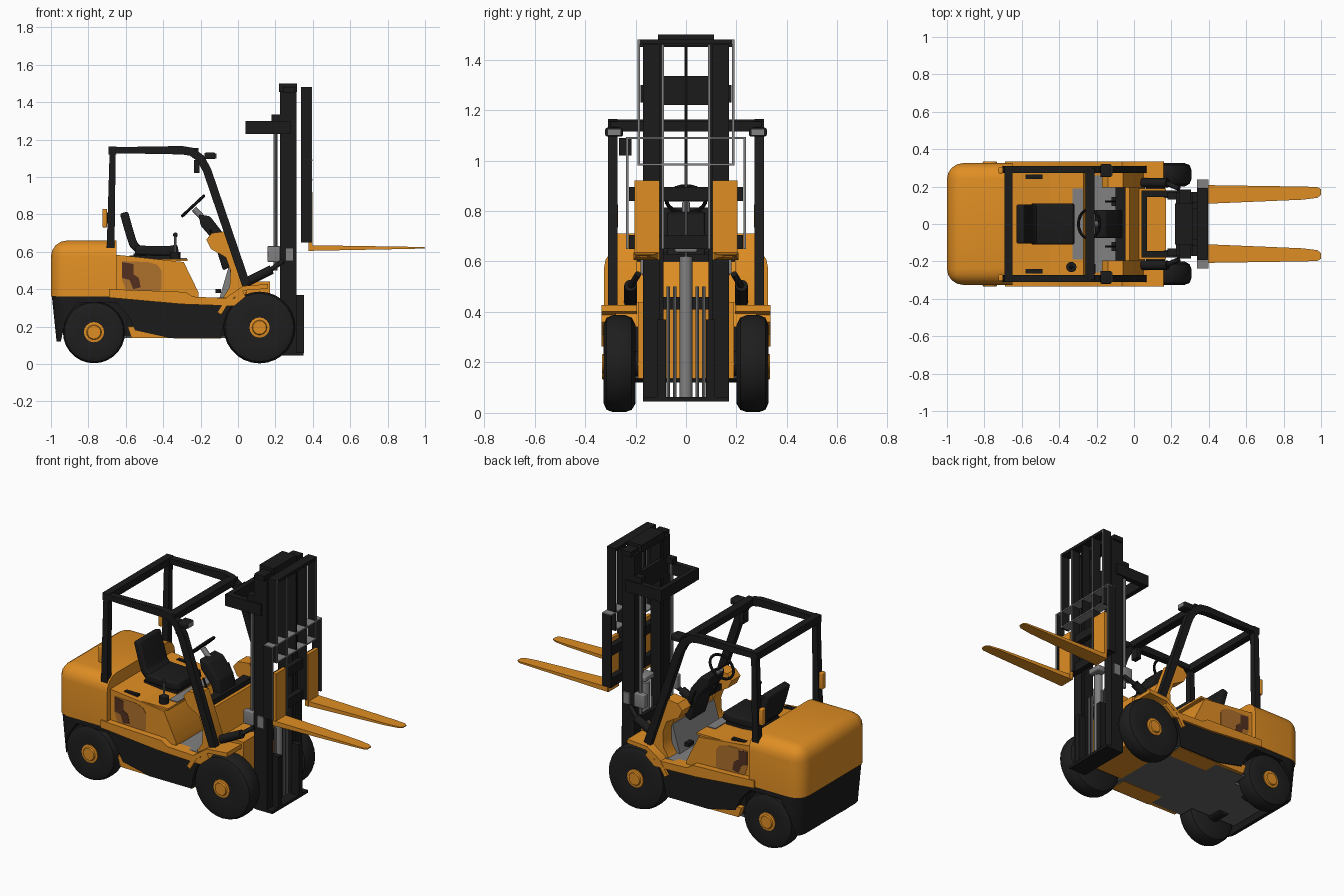
import bpy, bmesh, math
from mathutils import Vector, Matrix

cube = bpy.data.objects.get("Cube")
if cube:
    bpy.data.objects.remove(cube)


def material(name, r, g, b):
    m = bpy.data.materials.new(name)
    m.use_nodes = True
    m.diffuse_color = (r, g, b, 1)
    m.node_tree.nodes["Principled BSDF"].inputs["Base Color"].default_value = (r, g, b, 1)
    return m


orange = material("orange paint", 0.74, 0.27, 0.017)
black = material("black paint", 0.011, 0.011, 0.011)
rubber = material("tyre rubber", 0.013, 0.013, 0.013)
grey = material("grey metal", 0.22, 0.22, 0.22)
under = material("underside grey", 0.13, 0.13, 0.13)
tan = material("tan decal", 0.42, 0.16, 0.025)
brown = material("brown decal", 0.09, 0.03, 0.014)
parts = []


def finish(name, bm, mat):
    bmesh.ops.recalc_face_normals(bm, faces=bm.faces)
    me = bpy.data.meshes.new(name)
    bm.to_mesh(me)
    bm.free()
    ob = bpy.data.objects.new(name, me)
    bpy.context.collection.objects.link(ob)
    me.materials.append(mat)
    parts.append(ob)
    return ob


def prism(name, pts, y0, y1, mat, bevel=0, pick=None):
    """Extrude an (x, z) outline from y0 to y1; bevel edges whose middle passes pick."""
    bm = bmesh.new()
    face = bm.faces.new([bm.verts.new((x, y0, z)) for x, z in pts])
    ext = bmesh.ops.extrude_face_region(bm, geom=[face])["geom"]
    bmesh.ops.translate(bm, vec=(0, y1 - y0, 0), verts=[v for v in ext if isinstance(v, bmesh.types.BMVert)])
    if bevel:
        edges = [e for e in bm.edges if pick is None or pick((e.verts[0].co + e.verts[1].co) / 2)]
        bmesh.ops.bevel(bm, geom=edges, offset=bevel, segments=4, profile=0.5, affect='EDGES', clamp_overlap=True)
    return finish(name, bm, mat)


def box(name, x, y, z, mat, bevel=0):
    return prism(name, [(x[0], z[0]), (x[1], z[0]), (x[1], z[1]), (x[0], z[1])], y[0], y[1], mat, bevel)


def strip(name, path, width, y0, y1, mat, bevel=0):
    """Flat bar of constant width that follows an (x, z) path."""
    p = [Vector(q) for q in path]
    left, right = [], []
    for i, q in enumerate(p):
        a = (q - p[i - 1]).normalized() if i else Vector((0, 0))
        b = (p[i + 1] - q).normalized() if i < len(p) - 1 else Vector((0, 0))
        t = (a + b).normalized()
        n = Vector((-t.y, t.x)) * width / 2
        left.append(q + n)
        right.append(q - n)
    return prism(name, left + right[::-1], y0, y1, mat, bevel)


def rod(name, a, b, r, mat, sides=12):
    a, b = Vector(a), Vector(b)
    bm = bmesh.new()
    turn = (b - a).to_track_quat('Z', 'Y').to_matrix().to_4x4()
    bmesh.ops.create_cone(bm, cap_ends=True, segments=sides, radius1=r, radius2=r, depth=(b - a).length,
                          matrix=Matrix.Translation((a + b) / 2) @ turn)
    return finish(name, bm, mat)


def lathe(name, prof, centre, mat, steps=28):
    """Spin an (r, y) profile about the y axis."""
    bm = bmesh.new()
    vs = [bm.verts.new((r, y, 0)) for r, y in prof]
    es = [bm.edges.new(pair) for pair in zip(vs, vs[1:])]
    bmesh.ops.spin(bm, geom=vs + es, cent=(0, 0, 0), axis=(0, 1, 0), angle=math.tau, steps=steps)
    bmesh.ops.remove_doubles(bm, verts=bm.verts, dist=0.0005)
    bmesh.ops.translate(bm, vec=centre, verts=bm.verts)
    return finish(name, bm, mat)


# Counterweight, with wheel arches cut from its base
prism("counterweight", [(-1, .36), (-.65, .36), (-.65, .66), (-1, .66)], -.325, .325, orange, .085,
      lambda c: c.x < -.99 and c.z > .4 or c.z > .65 and c.x < -.7)
base = prism("counterweight_base", [(-.995, .36), (-.97, .12), (-.65, .12), (-.65, .36)], -.322, .322, black, .085,
             lambda c: c.x < -.975 and abs(c.y) > .3)
cutter = prism("arch_cutter", [(-.952, .1), (-.92, .24), (-.86, .33), (-.6, .33), (-.6, .1)], -.4, .4, black)
cutter.hide_render = True
cut = base.modifiers.new("arch", 'BOOLEAN')
cut.operation, cut.object = 'DIFFERENCE', cutter
bpy.context.view_layer.objects.active = base
bpy.ops.object.modifier_apply(modifier=cut.name)
parts.remove(cutter)
bpy.data.objects.remove(cutter)

# Chassis and hood
box("rear_frame", (-.92, -.5), (-.19, .19), (.15, .36), black)
box("centre_frame", (-.6, .0), (-.28, .28), (.15, .34), black)
box("underside_plate", (-.6, -.06), (-.29, .29), (.138, .15), under)
box("rear_underside_plate", (-.92, -.6), (-.19, .19), (.138, .15), under)
box("front_frame", (-.06, .17), (-.19, .19), (.136, .44), orange)
prism("hood", [(-.66, .34), (-.21, .34), (-.21, .38), (-.29, .545), (-.66, .585)], -.295, .295, orange)
box("hood_lid", (-.68, -.27), (-.285, .285), (.55, .562), orange)
box("hood_step_plate", (-.33, -.272), (-.19, .19), (.555, .567), grey)
box("floor", (-.25, -.02), (-.29, .29), (.34, .355), grey)
prism("floor_slope", [(-.1, .35), (-.03, .35), (-.03, .52), (-.05, .52)], -.2, .2, grey)
prism("front_bulkhead", [(-.03, .34), (.06, .34), (-.025, .6), (-.05, .6)], -.27, .27, orange)

for side, s in (("left", 1), ("right", -1)):
    def side_prism(name, pts, y0, y1, mat):
        return prism(side + "_" + name, pts, s * y0, s * y1, mat)

    def side_box(name, x, y, z, mat, bevel=0):
        return box(side + "_" + name, x, sorted((s * y[0], s * y[1])), z, mat, bevel)

    # Side skirts, sills and cowl sides
    side_prism("skirt", [(-.65, .355), (-.3, .325), (-.03, .315), (-.06, .27), (-.08, .2), (-.09, .14), (-.37, .14),
                         (-.55, .18), (-.59, .26), (-.65, .325)], .2, .32, black)
    side_prism("lower_sill", [(-.59, .2), (-.5, .2), (-.09, .16), (-.09, .135), (-.57, .14)], .2, .312, orange)
    side_prism("upper_sill", [(-.69, .355), (-.3, .32), (-.02, .31), (.04, .36), (.02, .4), (-.02, .35), (-.24, .36),
                              (-.28, .385), (-.69, .40)], .26, .334, orange)
    side_prism("cowl_side", [(-.17, .665), (-.14, .70), (-.06, .71), (.05, .42), (.04, .36), (-.08, .355),
                             (-.045, .41), (-.04, .5), (-.065, .57), (-.145, .615)], .195, .28, orange)
    strip(side + "_fender", [(-.10, .27), (-.05, .35), (.03, .405), (.16, .415)], .025, s * .195, s * .335, orange)
    side_prism("decal", [(-.6, .395), (-.43, .385), (-.41, .40), (-.41, .5), (-.43, .53), (-.48, .545), (-.62, .55),
                         (-.62, .45)], .29, .297, tan)
    side_prism("dark_decal", [(-.62, .46), (-.58, .45), (-.56, .40), (-.52, .41), (-.53, .46), (-.56, .48),
                              (-.56, .535), (-.62, .545)], .29, .299, brown)
    side_box("hood_latch", (-.58, -.49), (.24, .265), (.56, .58), black)

    # Wheels
    for name, x, z, r in (("front", .115, .195, .192), ("rear", -.77, .17, .166)):
        lathe(f"{side}_{name}_tyre", [(0, s * .2), (r * .8, s * .2), (r * .95, s * .215), (r, s * .24), (r, s * .29),
              (r * .95, s * .315), (r * .8, s * .326), (r * .42, s * .318), (0, s * .318)], (x, 0, z), rubber)
        lathe(f"{side}_{name}_hub", [(.054, s * .31), (.054, s * .323), (.04, s * .325), (.036, s * .333),
              (0, s * .333)], (x, 0, z), orange, 16)
        rod(f"{side}_{name}_axle", (x, s * .1, z), (x, s * .22, z), .05, black)

    # Overhead guard legs and lamps
    strip(side + "_guard", [(-.685, .44), (-.67, 1.143), (-.3, 1.143), (-.25, 1.135), (-.2, 1.10), (-.165, 1.035),
                            (.045, .42)], .045, s * .272, s * .31, black)
    side_box("work_lamp", (-.18, -.12), (.25, .32), (1.095, 1.13), black, .008)
    side_box("lamp_glass", (-.122, -.115), (.26, .31), (1.1, 1.125), grey)
    side_box("tail_lamp", (-.725, -.7), (.27, .305), (.73, .83), orange, .006)
    side_box("lamp_mount", (-.71, -.68), (.28, .3), (.75, .81), black)

    # Mast rails, posts and hydraulics
    side_box("mast_rail", (.225, .312), (.105, .17), (.05, 1.46), black)
    side_box("inner_rail", (.235, .30), (.09, .11), (.11, 1.5), black)
    side_box("lower_rail", (.3, .352), (.08, .115), (.06, .37), black)
    for i, y in enumerate((.045, .07)):
        rod(f"{side}_lift_rod_{i}", (.28, s * y, .06), (.28, s * y, .5), .007, grey, 8)
    rod(side + "_mast_pipe", (.2, s * .15, .5), (.2, s * .15, 1.32), .01, grey, 8)
    side_box("pipe_head", (.18, .23), (.13, .17), (1.3, 1.335), black)
    side_box("mast_bracket", (.158, .225), (.14, .176), (.545, .63), grey, .006)
    side_box("mast_trunnion", (.255, .298), (.165, .18), (.55, .62), grey)
    rod(side + "_tilt_cylinder", (.03, s * .22, .43), (.18, s * .22, .505), .025, black)
    rod(side + "_tilt_piston", (.17, s * .22, .5), (.24, s * .19, .55), .013, black)
    side_box("top_arm", (.04, .28), (.145, .18), (1.23, 1.3), black)

    # Load backrest flat bars with bare front edges
    for name, y, low, high in (("inner", .093, .65, 1.46), ("upper", .188, .98, 1.48), ("lower", .232, .65, 1.09)):
        side_box(name + "_backrest_bar", (.337, .393), (y - .005, y + .005), (low, high), black)
        side_box(name + "_backrest_edge", (.393, .396), (y - .005, y + .005), (low, high), grey)

    # Forks
    side_box("fork_shank", (.376, .397), (.105, .205), (.605, .92), orange)
    bm = bmesh.new()
    rings = [(.38, .108, .208, .605, .635), (.9, .13, .2, .615, .627), (.98, .14, .198, .617, .625),
             (1, .155, .185, .618, .624)]
    loops = [[bm.verts.new((x, s * y, z)) for y, z in ((a, l), (b, l), (b, h), (a, h))] for x, a, b, l, h in rings]
    for p, q in zip(loops, loops[1:]):
        for i in range(4):
            bm.faces.new((p[i], p[i - 1], q[i - 1], q[i]))
    bm.faces.new(loops[0])
    bm.faces.new(loops[-1])
    finish(side + "_fork_blade", bm, orange)

# Guard cross bars
box("guard_rear_bar", (-.693, -.65), (-.31, .31), (1.12, 1.163), black)
box("guard_front_bar", (-.26, -.21), (-.3, .3), (1.115, 1.155), black)
# Mast cross members and carriage
box("mast_top_bar", (.22, .315), (-.11, .11), (1.455, 1.5), black)
box("mast_cap", (.24, .305), (-.185, .185), (1.45, 1.48), black)
box("top_arm_bar", (.04, .07), (-.18, .18), (1.23, 1.3), black)
box("mast_upper_tie", (.225, .25), (-.17, .17), (1.22, 1.335), black)
box("mast_middle_tie", (.225, .25), (-.17, .17), (.41, .46), black)
box("mast_foot", (.23, .35), (-.17, .17), (.045, .062), black)
for name, z in (("lower", .65), ("upper", .84)):
    box(name + "_carriage_bar", (.34, .376), (-.225, .225), (z, z + .055), black)
rod("lift_cylinder", (.27, 0, .06), (.27, 0, .62), .025, grey, 16)
rod("lift_chain", (.29, 0, .6), (.29, 0, 1.46), .005, grey, 8)
box("chain_head", (.24, .31), (-.045, .045), (.635, .67), grey, .01)
# Backrest cross bars
box("backrest_centre_bar", (.337, .393), (-.004, .004), (.985, 1.46), black)
box("backrest_top_bar", (.337, .395), (-.193, .193), (1.462, 1.48), black)
box("upper_cross_bar", (.337, .397), (-.19, .19), (.981, .989), grey)
box("lower_cross_bar", (.337, .397), (-.237, .237), (1.086, 1.094), grey)

# Seat
box("seat_base", (-.56, -.34), (-.1, .1), (.56, .59), black)
strip("seat_cushion", [(-.55, .61), (-.45, .605), (-.37, .605), (-.32, .615)], .05, -.11, .11, black, .012)
strip("seat_back", [(-.52, .6), (-.56, .64), (-.585, .72), (-.61, .81)], .045, -.105, .105, black, .012)
# Steering and controls
prism("dash_console", [(-.21, .8), (-.15, .79), (-.08, .7), (-.04, .52), (-.08, .5), (-.13, .66), (-.2, .74)],
      -.075, .075, black, .01)
box("dash_panel", (-.1, -.045), (-.2, .2), (.595, .63), black)
rod("steering_column", (-.17, 0, .76), (-.235, 0, .83), .016, grey)
bpy.ops.mesh.primitive_torus_add(major_radius=.078, minor_radius=.008, major_segments=24, minor_segments=8,
                                 location=(-.24, 0, .845), rotation=(0, math.radians(-43), 0))
wheel = bpy.context.object
wheel.name = "steering_wheel"
wheel.data.materials.append(black)
parts.append(wheel)
rod("wheel_spoke", (-.24, -.075, .845), (-.24, .075, .845), .007, black, 8)
rod("lever", (-.335, -.23, .56), (-.335, -.23, .69), .006, grey, 8)
rod("lever_boot", (-.335, -.23, .56), (-.335, -.23, .6), .028, black)
lathe("lever_knob", [(0, -.013), (.013, 0), (0, .013)], (-.335, -.23, .69), black, 10)
box("mirror", (-.235, -.205), (-.265, -.215), (1.02, 1.09), black)
for name, y in (("left", .12), ("right", -.12)):
    rod(name + "_control_lever", (-.1, y, .6), (-.15, y, .72), .006, black, 8)
    box(name + "_pedal", (-.12, -.09), (y - .025, y + .025), (.38, .4), black)

# Smooth curved surfaces while keeping sharp edges
bpy.ops.object.select_all(action='DESELECT')
for ob in parts:
    ob.select_set(True)
bpy.context.view_layer.objects.active = parts[0]
bpy.ops.object.shade_smooth_by_angle(angle=math.radians(32))
